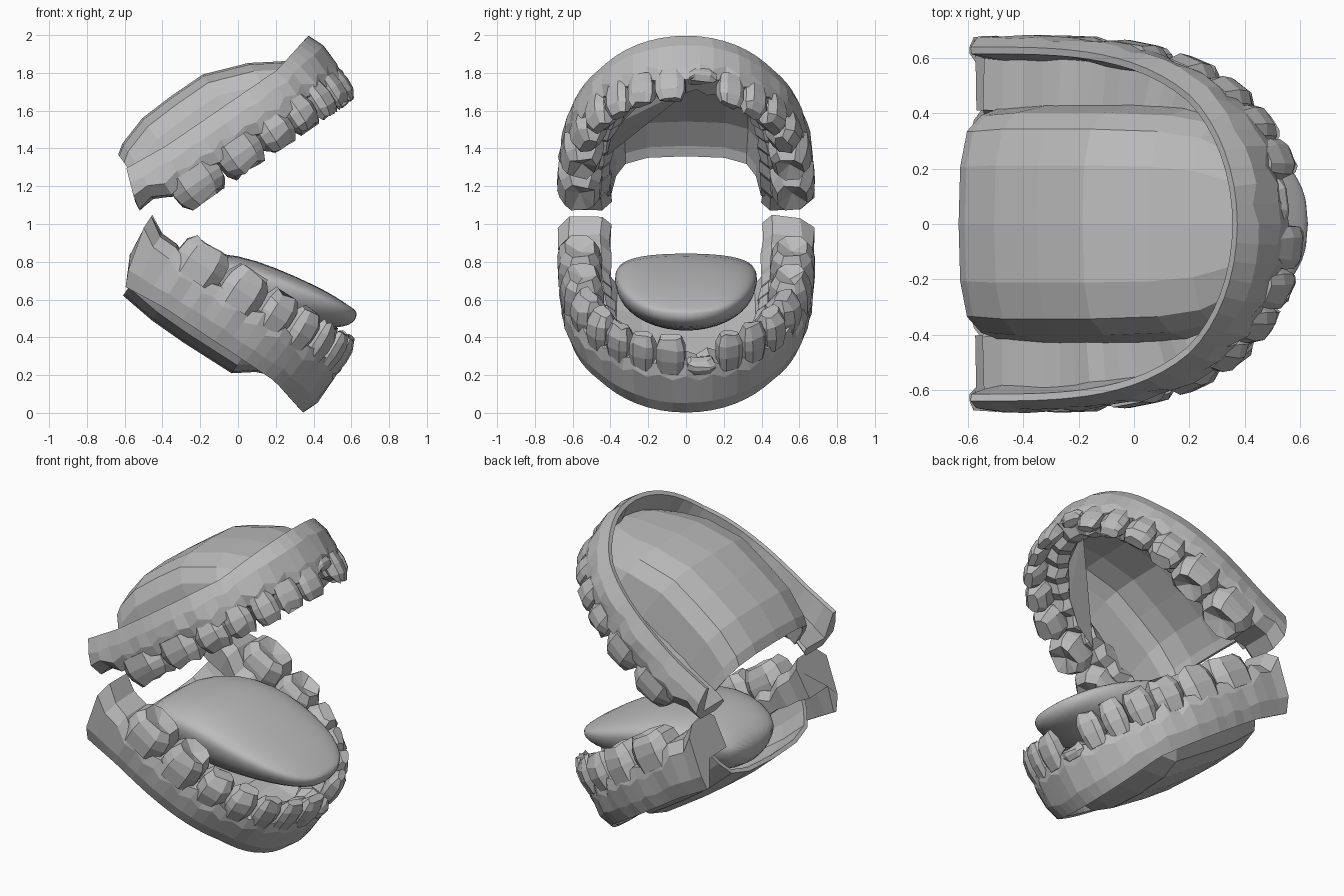
import bpy, bmesh, math, random
from mathutils import Vector

random.seed(4)
cube = bpy.data.objects.get("Cube")
if cube:
    bpy.data.objects.remove(cube)

grey = bpy.data.materials.new("plain_grey")
grey.use_nodes = True
grey.diffuse_color = (0.5, 0.5, 0.5, 1)
grey.node_tree.nodes["Principled BSDF"].inputs["Base Color"].default_value = (0.5, 0.5, 0.5, 1)


def finish(name, bm):
    bmesh.ops.recalc_face_normals(bm, faces=bm.faces)
    mesh = bpy.data.meshes.new(name)
    bm.to_mesh(mesh)
    bm.free()
    mesh.materials.append(grey)
    obj = bpy.data.objects.new(name, mesh)
    bpy.context.collection.objects.link(obj)
    return obj


def loft(bm, rings, closed=True, caps=True):
    """Skin a list of equal point rings."""
    rows = [[bm.verts.new(p) for p in ring] for ring in rings]
    n = len(rows[0])
    for r0, r1 in zip(rows, rows[1:]):
        for i in range(n if closed else n - 1):
            j = (i + 1) % n
            bm.faces.new((r0[i], r0[j], r1[j], r1[i]))
    if caps:
        bm.faces.new(rows[0])
        bm.faces.new(rows[-1])
    return rows


class Jaw:
    """Tilted dental arch: a runs forward, y sideways, h towards the teeth."""

    def __init__(self, origin, tilt, up, length, width):
        self.o = Vector(origin)
        self.u = Vector((math.cos(tilt), 0, math.sin(tilt)))
        self.v = Vector((-math.sin(tilt), 0, math.cos(tilt))) * up
        pts = []
        steps = 2000
        for i in range(steps + 1):
            t = math.pi * (i / steps - 0.5)
            pts.append(Vector((length * max(0, math.cos(t)) ** 0.62, width * math.sin(t))))
        dist = [0]
        for p, q in zip(pts, pts[1:]):
            dist.append(dist[-1] + (q - p).length)
        self.pts, self.dist, self.half = pts, dist, dist[-1] / 2

    def plan(self, s):
        d = (min(1, max(-1, s)) + 1) * self.half
        for i in range(1, len(self.dist)):
            if self.dist[i] >= d:
                f = (d - self.dist[i - 1]) / (self.dist[i] - self.dist[i - 1])
                return self.pts[i - 1].lerp(self.pts[i], f)
        return self.pts[-1]

    def frame(self, s):
        """Point, tangent and outward direction on the arch."""
        tan = (self.plan(s + 0.03) - self.plan(s - 0.03)).normalized()
        return self.plan(s), tan, Vector((tan.y, -tan.x))

    def at(self, a, y, h):
        return self.o + self.u * a + self.v * h + Vector((0, y, 0))


def build_gum(name, jaw, gum_height, back_height, sweep):
    """Hollow U-shaped band with a thin outer rim; its ends sweep backwards."""
    bm = bmesh.new()
    rings = []
    count = 44
    floor = 0.19
    for k in range(count + 1):
        s = 2 * k / count - 1
        p, tan, out = jaw.frame(s)
        e = abs(s)
        back = max(0, e - 0.85) / 0.15
        rim = 0.055 * min(1, e / 0.35) ** 2 * (1 - 0.4 * back)
        g = gum_height + back * (back_height - gum_height) + 0.014 * math.cos(k * math.pi)
        d = 0.14 + 0.1 * min(1, e * 1.5)
        profile = [(0, rim), (0.03, rim + 0.08), (0.036, g - 0.07), (0.02 - 0.05 * back, g),
                   (-d + 0.05, g + 0.01), (-d, g - 0.04), (-d + 0.01, floor),
                   (-0.05, floor), (-0.025, rim + 0.005)]
        ring = []
        for n, h in profile:
            wobble = random.uniform(-0.009, 0.009) if h > 0.07 else 0
            q = p + out * (n + wobble)
            ring.append(jaw.at(q.x - sweep * back * min(1, h / 0.23), q.y, h + wobble))
        rings.append(ring)
    loft(bm, rings)
    return finish(name, bm)


def build_vault(name, jaw, stations, base):
    """Arched plate that spans the inside of the arch."""
    half = [(1, None), (0.93, 0.13), (0.8, 0.05), (0.5, 0.01)]
    section = [(-f, drop) for f, drop in half] + [(0, 0)] + half[::-1]
    bm = bmesh.new()
    rings = []
    for a, top, hw in stations:
        rings.append([jaw.at(a, f * hw, base if drop is None else min(base, top + drop))
                      for f, drop in section])
    loft(bm, rings, closed=False, caps=False)
    obj = finish(name, bm)
    mod = obj.modifiers.new("thickness", "SOLIDIFY")
    mod.thickness = 0.025
    mod.offset = 0
    return obj


def build_tooth(name, jaw, s, width, depth, root, tip, molar):
    """Eight-sided crown; molars are blocky with a sunken chewing face."""
    p, tan, out = jaw.frame(s)
    centre = p + out * (0.045 - depth / 2)
    if molar:
        levels = [(0, 1, 1), (0.45, 1.04, 1.03), (0.75, 0.98, 0.92), (1, 0.74, 0.68)]
    else:
        levels = [(0, 0.85, 0.85), (0.4, 1.02, 1.05), (0.72, 1, 0.95), (1, 0.74, 0.42)]
    rings = []
    for f, sw, sd in levels:
        ring = []
        for i in range(8):
            t = (i + 0.5) * math.pi / 4
            x, y = [math.copysign(abs(c) ** 0.7, c) for c in (math.cos(t), math.sin(t))]
            q = centre + tan * (x * sw * width / 2) + out * (y * sd * depth / 2)
            lift = random.uniform(-0.014, 0.014) if f > 0.5 else 0
            ring.append(jaw.at(q.x, q.y, root + (tip - root) * f + lift))
        rings.append(ring)
    bm = bmesh.new()
    rows = loft(bm, rings)
    if molar:
        top = [f for f in bm.faces if set(f.verts) == set(rows[-1])]
        hub = bmesh.ops.poke(bm, faces=top)["verts"][0]
        hub.co -= jaw.v * 0.035
    return finish(name, bm)


def build_teeth(prefix, jaw, root, tip, stump):
    # arc width and depth from the middle of the arch to the back
    sizes = [(0.15, 0.1), (0.135, 0.1), (0.14, 0.12), (0.155, 0.15),
             (0.18, 0.18), (0.23, 0.22), (0.27, 0.24)]
    scale = jaw.half * 0.93 / sum(w for w, _ in sizes)
    for side, label in ((1, "left"), (-1, "right")):
        run = 0
        for i, (w, d) in enumerate(sizes):
            w *= scale
            # the middle tooth on one side is a broken stump
            end = root + stump if (i, side) == (0, 1) else tip
            build_tooth(f"{prefix}_tooth_{label}_{i + 1}", jaw, side * (run + w / 2) / jaw.half,
                        w * 0.97, d, root, end, i > 4)
            run += w


# Upper jaw
upper = Jaw((-0.6, 0, 1.33), math.radians(34.4), -1, 1.18, 0.64)
build_gum("upper_gum", upper, 0.28, 0.24, 0.08)
build_teeth("upper", upper, 0.23, 0.405, 0.065)
build_vault("palate", upper, [(0, -0.04, 0.41), (0.05, -0.075, 0.41), (0.21, -0.125, 0.42),
                              (0.4, -0.135, 0.42), (0.6, -0.135, 0.42), (0.83, -0.05, 0.41),
                              (0.96, 0.03, 0.38), (1.08, 0.1, 0.3), (1.15, 0.15, 0.2)], 0.22)

# Creased fold fanning from the front teeth along one side of the palate
bm = bmesh.new()
apex = bm.verts.new((0.43, 0.06, 1.74))
edge = [bm.verts.new(p) for p in ((0.32, -0.2, 1.68), (0.2, -0.33, 1.55),
                                  (0.08, -0.4, 1.45), (-0.05, -0.42, 1.36))]
for p, q in zip(edge, edge[1:]):
    bm.faces.new((apex, p, q))
finish("palate_fold", bm)

# Lower jaw
lower = Jaw((-0.6, 0, 0.63), math.radians(-33.6), 1, 1.135, 0.64)
build_gum("lower_gum", lower, 0.31, 0.4, 0.11)
build_teeth("lower", lower, 0.26, 0.47, 0.08)
build_vault("mouth_floor", lower, [(0.0, 0.0, 0.46), (0.2, -0.025, 0.47), (0.4, -0.03, 0.47),
                                   (0.7, -0.025, 0.45), (0.8, 0.05, 0.43), (0.95, 0.11, 0.37),
                                   (1.08, 0.17, 0.24)], 0.2)

# Tongue: x, top, bottom, half width
stations = [(-0.5, 0.71, 0.6, 0.17), (-0.42, 0.79, 0.53, 0.28), (-0.22, 0.855, 0.46, 0.36),
            (0, 0.84, 0.43, 0.385), (0.2, 0.77, 0.43, 0.38), (0.4, 0.68, 0.44, 0.33),
            (0.52, 0.615, 0.45, 0.26), (0.59, 0.565, 0.46, 0.18), (0.63, 0.54, 0.5, 0.08)]
rings = []
for x, top, bottom, hw in stations:
    mid = bottom + 0.74 * (top - bottom)
    ring = []
    for i in range(20):
        t = i * math.tau / 20
        power = 0.8 if i <= 10 else 1.0
        c, z = [math.copysign(abs(v) ** power, v) for v in (math.cos(t), math.sin(t))]
        ring.append((x, hw * c, mid + z * ((top - mid) if z > 0 else (mid - bottom))))
    rings.append(ring)
bm = bmesh.new()
loft(bm, rings)
tongue = finish("tongue", bm)
tongue.modifiers.new("smooth", "SUBSURF").levels = 1
for poly in tongue.data.polygons:
    poly.use_smooth = True
